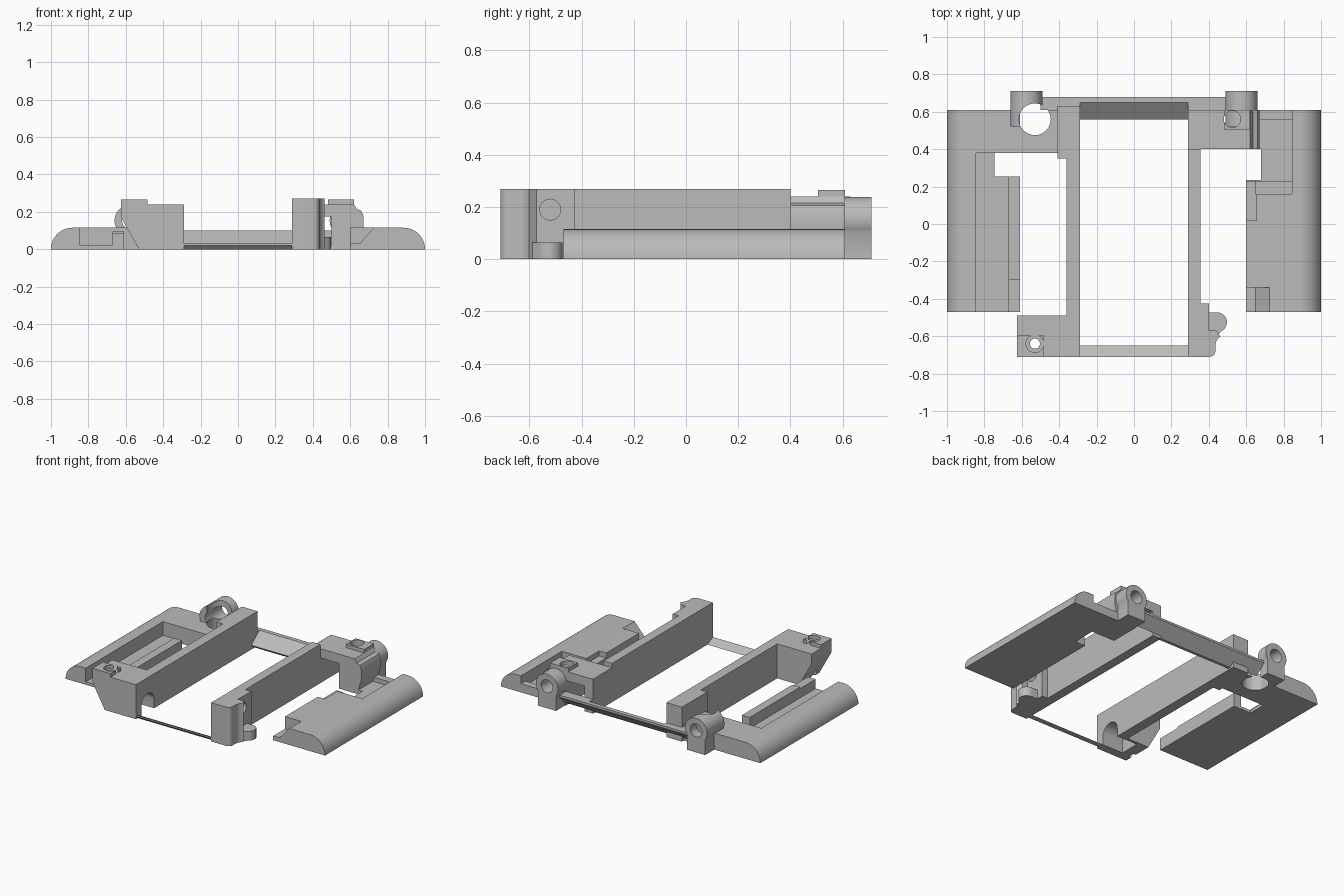
import bpy, bmesh, math
from mathutils import Vector

if "Cube" in bpy.data.objects:
    bpy.data.objects.remove(bpy.data.objects["Cube"])

gray = bpy.data.materials.new("plain gray")
gray.use_nodes = True
gray.diffuse_color = (0.5, 0.5, 0.5, 1)
gray.node_tree.nodes["Principled BSDF"].inputs["Base Color"].default_value = (0.5, 0.5, 0.5, 1)


def prism(name, pts, axis, lo, hi):
    """Extrude a 2D profile along an axis; x takes (y,z), y takes (x,z), z takes (x,y)."""
    place = {"x": lambda a, b: (lo, a, b), "y": lambda a, b: (a, lo, b), "z": lambda a, b: (a, b, lo)}[axis]
    bm = bmesh.new()
    face = bm.faces.new([bm.verts.new(place(*p)) for p in pts])
    ext = bmesh.ops.extrude_face_region(bm, geom=[face])
    step = Vector([(hi - lo) * (axis == a) for a in "xyz"])
    bmesh.ops.translate(bm, vec=step, verts=[v for v in ext["geom"] if isinstance(v, bmesh.types.BMVert)])
    bmesh.ops.recalc_face_normals(bm, faces=bm.faces)
    mesh = bpy.data.meshes.new(name)
    bm.to_mesh(mesh)
    bm.free()
    mesh.materials.append(gray)
    obj = bpy.data.objects.new(name, mesh)
    bpy.context.collection.objects.link(obj)
    return obj


def box(name, x0, x1, y0, y1, z0, z1):
    return prism(name, [(x0, y0), (x1, y0), (x1, y1), (x0, y1)], "z", z0, z1)


def arc(cx, cy, r, a0=0, a1=360, n=32):
    full = abs(a1 - a0) == 360
    steps = n if full else n + 1
    return [(cx + r * math.cos(math.radians(a0 + (a1 - a0) * i / n)),
             cy + r * math.sin(math.radians(a0 + (a1 - a0) * i / n))) for i in range(steps)]


def activate(obj):
    bpy.ops.object.select_all(action="DESELECT")
    obj.select_set(True)
    bpy.context.view_layer.objects.active = obj


def cut(obj, *cutters):
    for c in cutters:
        mod = obj.modifiers.new("cut", "BOOLEAN")
        mod.operation = "DIFFERENCE"
        mod.solver = "EXACT"
        mod.object = c
        activate(obj)
        bpy.ops.object.modifier_apply(modifier=mod.name)
        bpy.data.objects.remove(c)
    return obj


# Side plates with rounded outer edges
H = 0.115
right_plate = prism("right_plate", [(-0.61, 0), (-0.61, H)] + arc(-0.885, 0, H, 90, 180, 12), "y", -0.47, 0.61)
cut(right_plate,
    box("recess", -0.845, -0.67, -0.5, 0.38, 0.02, 0.2),
    box("notch", -0.745, -0.6, 0.255, 0.38, -0.1, 0.2),
    box("ridge_top", -0.68, -0.6, -0.5, 0.3, 0.095, 0.2),
    box("ridge_step", -0.67, -0.6, -0.5, -0.3, 0.085, 0.2))

left_plate = prism("left_plate", [(0.6, 0), (0.6, H)] + arc(0.885, 0, H, 90, 0, 12), "y", -0.47, 0.61)
cut(left_plate,
    box("recess", 0.59, 0.845, 0.23, 0.56, 0.03, 0.2),
    box("back_recess", 0.59, 0.845, 0.55, 0.62, 0.06, 0.2),
    box("recess_ledge", 0.65, 0.845, 0.16, 0.24, 0.07, 0.2),
    box("inner_notch", 0.59, 0.68, 0.235, 0.4, -0.1, 0.2),
    box("edge_step", 0.59, 0.655, 0.02, 0.24, 0.08, 0.2),
    prism("corner_slope", [(0.59, 0.03), (0.65, 0.03), (0.73, 0.12), (0.59, 0.12)], "y", -0.5, -0.34))

# Right rail with its front mounting block and rear bridge
right_rail = box("right_rail", -0.36, -0.29, -0.5, 0.63, 0, 0.24)
front_block = prism("front_block", [(-0.53, 0), (-0.29, 0), (-0.29, 0.24), (-0.625, 0.24), (-0.625, 0.17)],
                    "y", -0.71, -0.49)
cut(front_block,
    prism("arch", [(-0.65, -0.1), (-0.51, -0.1)] + arc(-0.58, 0.06, 0.07, 0, 180, 12), "x", -0.45, -0.2),
    prism("screw_hole", arc(-0.53, -0.64, 0.027), "z", -0.1, 0.4))
front_boss = box("front_boss", -0.625, -0.485, -0.71, -0.595, 0.24, 0.265)
cut(front_boss, prism("boss_hole", arc(-0.53, -0.64, 0.047), "z", 0.2, 0.4))
rear_bridge = box("rear_bridge", -0.62, -0.36, 0.38, 0.61, 0, H)
rear_wall = box("rear_wall", -0.41, -0.36, 0.35, 0.63, 0, 0.24)

# Rear hinge rings with feet, mirrored left and right
for side, name in ((-1, "right"), (1, "left")):
    cx = side * 0.575
    ring = prism(name + "_hinge_ring",
                 [(cx - 0.07, 0), (cx + 0.07, 0)] + arc(cx, 0.153, 0.085, -35, 215, 28),
                 "y", 0.52, 0.71)
    cut(ring, prism("pin_hole", arc(cx, 0.153, 0.045), "y", 0.6 if side > 0 else 0.4, 0.8))
    if side < 0:
        cut(ring, prism("bore", arc(-0.53, 0.56, 0.085), "z", -0.1, 0.4))
for part in (rear_bridge, rear_wall):
    cut(part, prism("bore", arc(-0.53, 0.56, 0.085), "z", -0.1, 0.4))

# Left rail with its curved front post and knob
left_rail = box("left_rail", 0.29, 0.355, -0.43, 0.4, 0, 0.27)
rail_end = box("left_rail_end", 0.29, 0.355, 0.4, 0.61, 0, 0.24)
front_post = prism("front_post",
                   [(0.29, -0.71)] + arc(0.405, -0.68, 0.03, -90, 0, 6)
                   + arc(0.49, -0.65, 0.055, 180, 120, 6)
                   + [(0.44, -0.57), (0.40, -0.57), (0.40, -0.425), (0.29, -0.425)], "z", 0, 0.27)
cut(front_post, prism("pivot_hole", arc(-0.52, 0.19, 0.04), "x", 0.33, 0.6))
knob = prism("front_knob", [(0.39, -0.6), (0.44, -0.6)] + arc(0.445, -0.525, 0.052, -60, 90, 14)
             + [(0.39, -0.473)], "z", 0, 0.065)

# Rear clip arm, tower and boss
clip_arm = box("clip_arm", 0.355, 0.52, 0.40, 0.61, 0.175, 0.24)
clip_tower = prism("clip_tower", [(0.5, 0), (0.64, 0), (0.67, 0.11), (0.67, 0.18), (0.66, 0.205),
                                  (0.635, 0.215), (0.62, 0.24), (0.5, 0.24)], "y", 0.40, 0.61)
clip_boss = box("clip_boss", 0.48, 0.62, 0.505, 0.61, 0.24, 0.265)
for part in (clip_arm, clip_tower, clip_boss):
    cut(part, prism("screw_hole", arc(0.525, 0.56, 0.045), "z", 0.15, 0.4))

# Thin cross bars with slanted sections
prism("front_bar", [(-0.71, 0.03), (-0.71, 0.02), (-0.69, 0), (-0.65, 0)], "x", -0.29, 0.29)
prism("rear_bar", [(0.56, 0.03), (0.58, 0.01), (0.60, 0.01), (0.68, 0.085), (0.68, 0.1), (0.65, 0.1)],
      "x", -0.29, 0.29)
for s in (-1, 1):
    x0, x1 = sorted((s * 0.29, s * 0.5))
    prism("rear_bar_end", [(0.61, 0.02), (0.68, 0.085), (0.68, 0.1), (0.61, 0.1)], "x", x0, x1)

for obj in bpy.context.collection.objects:
    if obj.type == "MESH":
        activate(obj)
        bpy.ops.object.shade_smooth_by_angle(angle=math.radians(32))
